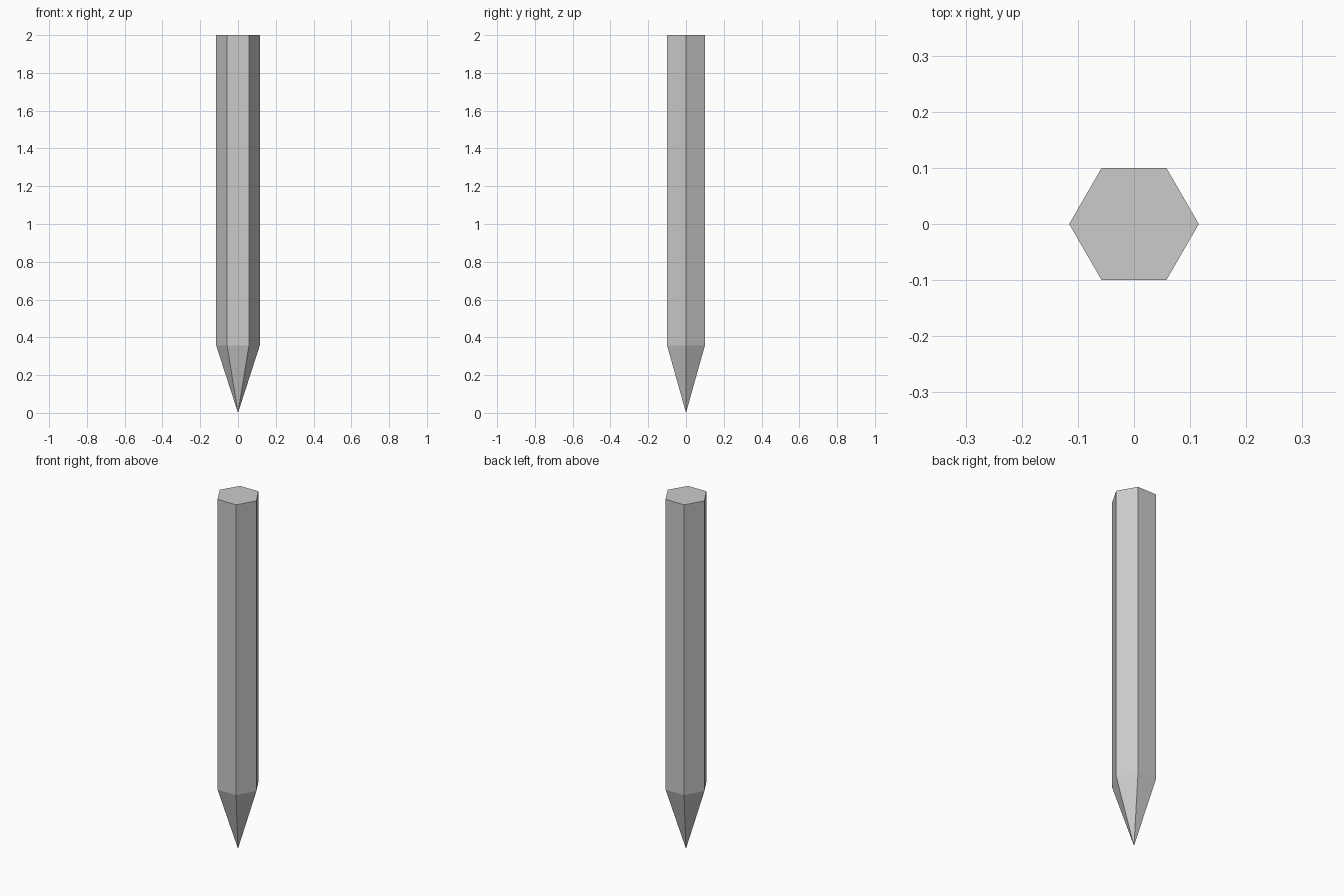
import bpy, bmesh
from math import cos, sin, pi

if "Cube" in bpy.data.objects:
    bpy.data.objects.remove(bpy.data.objects["Cube"])

SIDES = 6
RADIUS = 0.1155      # corner radius, corners on the x axis
SHOULDER_Z = 0.357   # where the sharpened point begins
TOP_Z = 2.0


def hex_ring(bm, z):
    return [bm.verts.new((RADIUS * cos(2 * pi * i / SIDES),
                          RADIUS * sin(2 * pi * i / SIDES), z))
            for i in range(SIDES)]


# Hexagonal shaft with a flat top and a six-sided point
bm = bmesh.new()
tip = bm.verts.new((0, 0, 0))
low = hex_ring(bm, SHOULDER_Z)
high = hex_ring(bm, TOP_Z)
for i in range(SIDES):
    j = (i + 1) % SIDES
    bm.faces.new((tip, low[j], low[i]))
    bm.faces.new((low[i], low[j], high[j], high[i]))
bm.faces.new(high)
bmesh.ops.recalc_face_normals(bm, faces=bm.faces[:])

mesh = bpy.data.meshes.new("pointed_hexagonal_shaft")
bm.to_mesh(mesh)
bm.free()
shaft = bpy.data.objects.new("pointed_hexagonal_shaft", mesh)
bpy.context.collection.objects.link(shaft)
